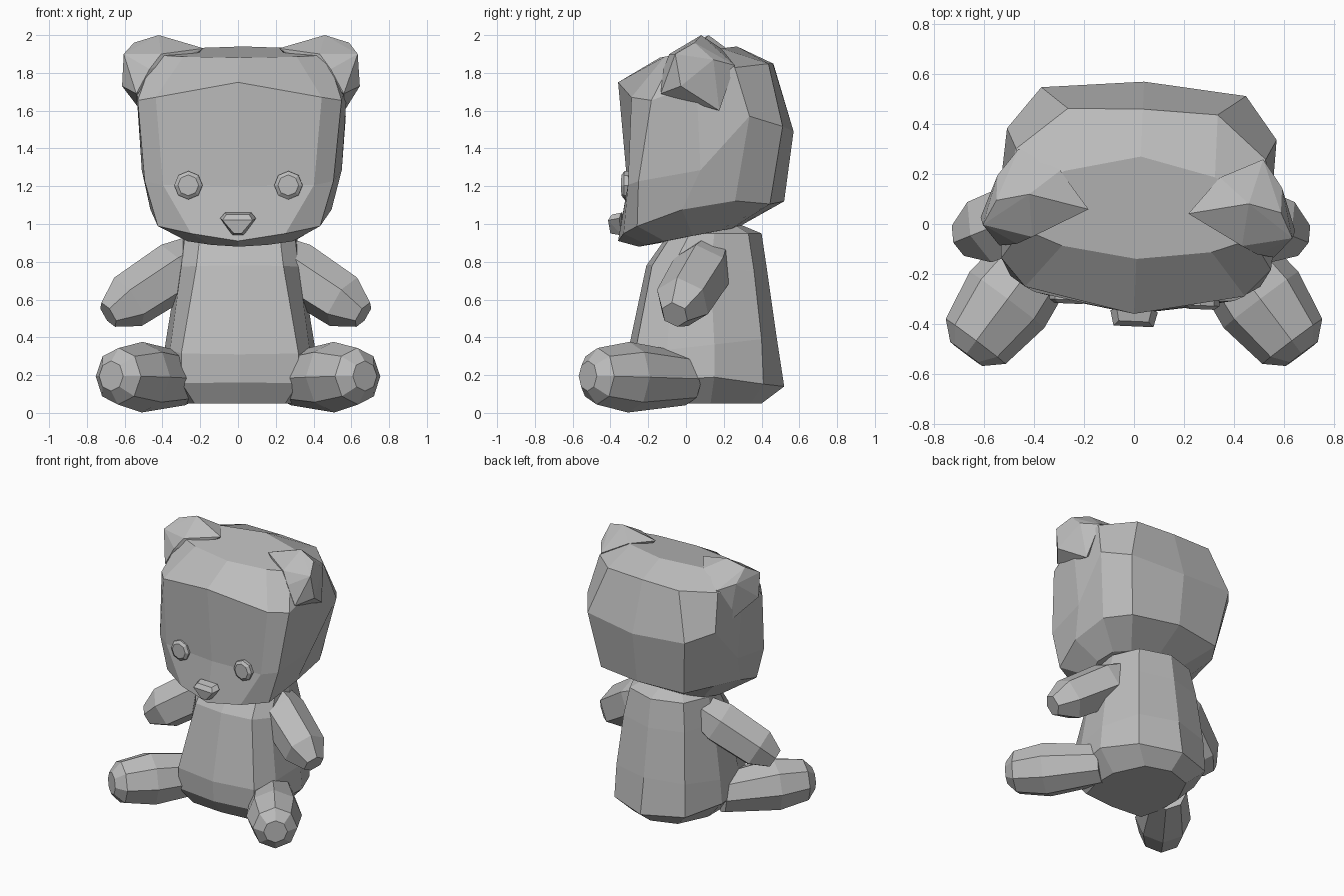
import bpy
import bmesh
from math import radians, cos, sin, tau
from mathutils import Matrix, Vector

default_cube = bpy.data.objects.get("Cube")
if default_cube:
    bpy.data.objects.remove(default_cube, do_unlink=True)

# One plush colour for the whole toy
GREY = (0.5, 0.5, 0.5, 1.0)
plush = bpy.data.materials.new("plush_grey")
plush.use_nodes = True
plush.diffuse_color = GREY
plush.node_tree.nodes["Principled BSDF"].inputs["Base Color"].default_value = GREY

# The head is turned slightly relative to the body
HEAD_TURN = (Matrix.Translation((0.02, 0.1, 0))
             @ Matrix.Rotation(radians(-2.5), 4, "Z")
             @ Matrix.Translation((0, -0.1, 0)))
BODY_SHIFT = Matrix.Translation((0.01, 0, 0))
ARM_SHIFT = Matrix.Translation((-0.012, 0, 0))


def finish(name, bm, matrix=Matrix()):
    """Turn a bmesh into a flat-shaded object."""
    bmesh.ops.transform(bm, matrix=matrix, verts=bm.verts)
    bmesh.ops.recalc_face_normals(bm, faces=bm.faces)
    mesh = bpy.data.meshes.new(name)
    bm.to_mesh(mesh)
    bm.free()
    mesh.materials.append(plush)
    obj = bpy.data.objects.new(name, mesh)
    bpy.context.collection.objects.link(obj)
    return obj


def loft(name, rings, matrix=Matrix()):
    """Skin a stack of closed rings and cap both ends."""
    bm = bmesh.new()
    rows = [[bm.verts.new(p) for p in ring] for ring in rings]
    count = len(rows[0])
    for low, high in zip(rows, rows[1:]):
        for i in range(count):
            j = (i + 1) % count
            bm.faces.new((low[i], low[j], high[j], high[i]))
    bm.faces.new(rows[0])
    bm.faces.new(rows[-1])
    return finish(name, bm, matrix)


def hull(name, points, matrix=Matrix()):
    """Wrap a faceted lump around a few corner points."""
    bm = bmesh.new()
    for p in points:
        bm.verts.new(p)
    bmesh.ops.convex_hull(bm, input=bm.verts)
    return finish(name, bm, matrix)


def mirrored_ring(z_front, z_back, half):
    """Mirror a half outline (x, y, optional lift) and tilt it between two heights."""
    y_front, y_back = half[0][1], half[-1][1]
    slope = (z_back - z_front) / (y_back - y_front)
    right = [(x, y, z_front + slope * (y - y_front) + sum(lift)) for x, y, *lift in half]
    return right + [(-x, y, z) for x, y, z in right[-2:0:-1]]


def limb(name, start, end, stations, sides, matrix=Matrix()):
    """Faceted tapering limb; stations are (fraction along, radius)."""
    start, end = Vector(start), Vector(end)
    axis = (end - start).normalized()
    across = axis.cross(Vector((0, 0, 1))).normalized()
    up = across.cross(axis)
    rings = []
    for t, radius in stations:
        centre = start.lerp(end, t)
        angles = [tau * i / sides for i in range(sides)]
        rings.append([centre + radius * (up * cos(a) + across * sin(a)) for a in angles])
    return loft(name, rings, matrix)


# Head: underside, jaw, cheeks, brow and crown outlines
loft("head", [
    mirrored_ring(0.88, 0.98, [(0, -.25), (.15, -.2), (.28, -.1), (.33, .05), (.3, .18), (.2, .25), (0, .27)]),
    mirrored_ring(0.91, 1.12, [(0, -.36), (.25, -.32, .03), (.43, -.24, .05), (.48, 0, .08),
                               (.46, .28, .06), (.35, .46), (0, .52)]),
    mirrored_ring(1.2, 1.49, [(0, -.31), (.4, -.29), (.5, -.23), (.53, .1, -.05),
                              (.54, .36, .15), (.41, .53, .04), (0, .57)]),
    mirrored_ring(1.75, 1.85, [(0, -.36), (.44, -.27, -.09), (.54, -.16, -.12), (.56, .08, -.06),
                               (.5, .28), (.3, .45), (0, .46)]),
    mirrored_ring(1.88, 1.94, [(0, -.14), (.3, -.1), (.46, -.04), (.49, .06), (.44, .13), (.3, .2), (0, .27)]),
], HEAD_TURN)

# Body: pear shape with a chamfered base and neck
loft("body", [
    mirrored_ring(0.05, 0.05, [(0, -.22), (.24, -.2), (.28, -.05), (.28, .13), (.18, .34), (0, .4)]),
    mirrored_ring(0.16, 0.14, [(0, -.3), (.31, -.26), (.38, -.1, .02), (.41, .15, .04), (.29, .41, .01), (0, .52)]),
    mirrored_ring(0.31, 0.4, [(0, -.31), (.31, -.27), (.37, -.1), (.395, .15), (.28, .4), (0, .48)]),
    mirrored_ring(0.78, 0.75, [(0, -.21), (.23, -.18), (.31, -.07), (.33, .13), (.25, .36), (0, .43)]),
    mirrored_ring(0.95, 0.95, [(0, -.09), (.21, -.07), (.29, .02), (.3, .15), (.22, .33), (0, .4)]),
    mirrored_ring(1.0, 1.0, [(0, 0), (.1, .02), (.18, .08), (.2, .15), (.15, .25), (0, .28)]),
], BODY_SHIFT)

EAR = [(.2, .05, 1.93), (.44, .1, 2), (.57, .07, 1.96), (.62, -.03, 1.9), (.63, 0, 1.73),
       (.55, -.11, 1.69), (.48, -.1, 1.82), (.42, -.07, 1.9), (.57, .17, 1.87), (.54, .2, 1.6),
       (.49, .28, 1.84), (.32, .2, 1.93)]

for side, s in (("left", 1), ("right", -1)):
    # Ears, arms and legs
    hull(side + "_ear", [(s * x, y, z) for x, y, z in EAR], HEAD_TURN)
    limb(side + "_arm", (s * .2, .13, .83), (s * .675, -.06, .52),
         [(0, .12), (.25, .16), (.78, .15), (1, .075)], 6, ARM_SHIFT)
    limb(side + "_leg", (s * .28, 0, .18), (s * .66, -.505, .195),
         [(0, .14), (.6, .187), (.93, .15), (1.03, .08)], 8)
    # Eyes: bevelled octagonal buttons
    rim = [(cos(tau * i / 8), sin(tau * i / 8)) for i in range(8)]
    loft(side + "_eye", [[(s * .265 + r * x, y, 1.205 + r * z) for x, z in rim]
                         for y, r in ((-.28, .075), (-.315, .075), (-.33, .055))], HEAD_TURN)

# Nose: small inverted triangle
hull("nose", [(s * x, y, z) for s in (1, -1) for x, y, z in
              ((.07, -.34, 1.06), (.095, -.35, 1.03), (.06, -.39, 1.05),
               (.08, -.41, 1.02), (.02, -.4, .95), (.03, -.34, .94))], HEAD_TURN)
